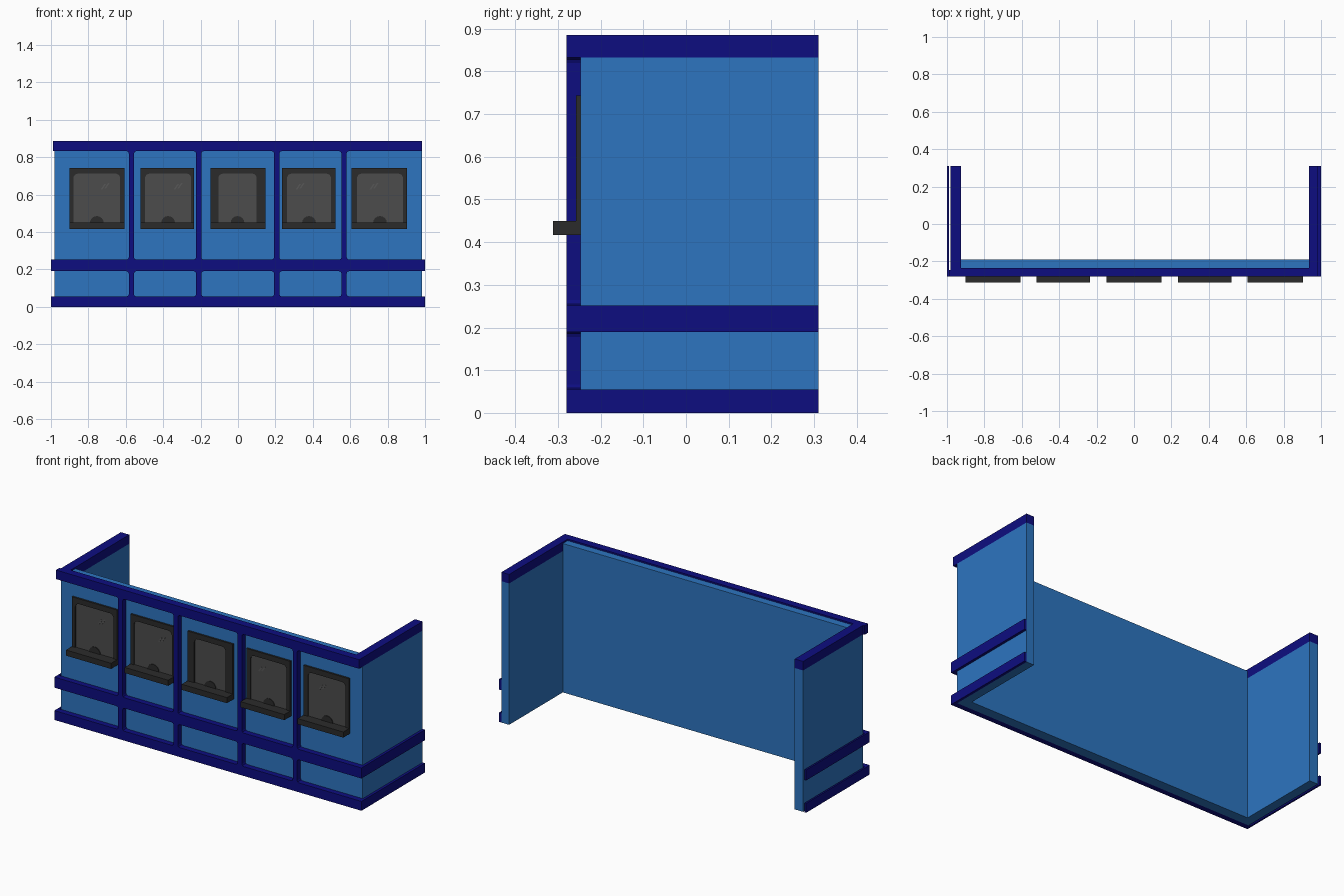
import bpy, bmesh, math

cube = bpy.data.objects.get("Cube")
if cube:
    bpy.data.objects.remove(cube, do_unlink=True)


def material(name, rgb):
    m = bpy.data.materials.new(name)
    m.use_nodes = True
    m.diffuse_color = (*rgb, 1)
    m.node_tree.nodes["Principled BSDF"].inputs["Base Color"].default_value = (*rgb, 1)
    return m


BLUE = material("wall blue", (0.026, 0.178, 0.527))
NAVY = material("trim navy", (0.004, 0.004, 0.216))
DARK = material("frame charcoal", (0.024, 0.024, 0.024))
GLASS = material("glass grey", (0.072, 0.072, 0.072))
GLINT = material("glint grey", (0.095, 0.095, 0.095))


def prism(name, pts, axis, a, b, mat):
    """Extrude a 2D outline from a to b along z (plan outline) or y (front outline)."""
    place = (lambda p, t: (p[0], p[1], t)) if axis == "z" else (lambda p, t: (p[0], t, p[1]))
    bm = bmesh.new()
    face = bm.faces.new([bm.verts.new(place(p, a)) for p in pts])
    new = bmesh.ops.extrude_face_region(bm, geom=[face])["geom"]
    shift = (0, 0, b - a) if axis == "z" else (0, b - a, 0)
    bmesh.ops.translate(bm, vec=shift, verts=[v for v in new if isinstance(v, bmesh.types.BMVert)])
    bmesh.ops.recalc_face_normals(bm, faces=bm.faces)
    mesh = bpy.data.meshes.new(name)
    bm.to_mesh(mesh)
    bm.free()
    mesh.materials.append(mat)
    ob = bpy.data.objects.new(name, mesh)
    bpy.context.collection.objects.link(ob)
    return ob


def rect(x0, x1, y0, y1):
    return [(x0, y0), (x1, y0), (x1, y1), (x0, y1)]


def arch(x0, x1, z0, z1, r, steps=4):
    """Outline with square bottom and rounded top corners, from lower left to lower right."""
    pts = [(x0, z0)]
    for cx, start in ((x0 + r, 180), (x1 - r, 90)):
        for i in range(steps + 1):
            t = math.radians(start - 90 * i / steps)
            pts.append((cx + r * math.cos(t), z1 - r + r * math.sin(t)))
    return pts + [(x1, z0)]


# Three-sided wall
BACK, FACE, FRONT = 0.31, -0.247, -0.28
prism("wall", [(-0.98, FACE), (0.985, FACE), (0.985, BACK), (0.935, BACK),
               (0.935, -0.19), (-0.925, -0.19), (-0.925, BACK), (-0.98, BACK)],
      "z", 0, 0.832, BLUE)
prism("wall_top", rect(-0.925, 0.935, -0.235, -0.19), "z", 0.832, 0.876, BLUE)

# Rails wrapping the walls
prism("top_rail", [(-0.98, BACK), (-0.98, FACE), (-0.99, FACE), (-0.99, FRONT), (0.985, FRONT),
                   (0.985, BACK), (0.935, BACK), (0.935, -0.235), (-0.925, -0.235), (-0.925, BACK)],
      "z", 0.832, 0.885, NAVY)
lower = [(-1, BACK), (-1, FRONT), (1, FRONT), (1, BACK),
         (0.985, BACK), (0.985, FACE), (-0.99, FACE), (-0.99, BACK)]
prism("bottom_rail", lower, "z", 0, 0.055, NAVY)
prism("middle_rail", lower, "z", 0.19, 0.252, NAVY)

# Posts with flared ends between the rails
for i, x in enumerate((-0.57, -0.21, 0.207, 0.567)):
    for part, z0, z1 in (("lower", 0.055, 0.19), ("upper", 0.252, 0.832)):
        w, f = 0.014, 0.012
        side = [(w + f, z0), (w + f * 0.3, z0 + f * 0.3), (w, z0 + f),
                (w, z1 - f), (w + f * 0.3, z1 - f * 0.3), (w + f, z1)]
        outline = [(x + d, z) for d, z in side] + [(x - d, z) for d, z in reversed(side)]
        prism(f"{part}_post_{i + 1}", outline, "y", FRONT, FACE, NAVY)

# Service windows: frame edges, glass edges, glint offset
windows = [(-0.902, -0.608, -0.88, -0.63, 0.047),
           (-0.52, -0.236, -0.497, -0.25, 0.056),
           (-0.148, 0.146, -0.105, 0.10, None),
           (0.235, 0.52, 0.262, 0.497, -0.045),
           (0.607, 0.904, 0.636, 0.882, -0.03)]
SILL = 0.448
for i, (x0, x1, g0, g1, glint) in enumerate(windows, 1):
    opening = arch(g0, g1, SILL, 0.712, 0.025)
    frame = [(x0, SILL), (x0, 0.743), (x1, 0.743), (x1, SILL)] + opening[::-1]
    prism(f"window_frame_{i}", frame, "y", -0.258, FACE, DARK)
    prism(f"window_glass_{i}", opening, "y", -0.252, FACE, GLASS)
    prism(f"window_ledge_{i}", rect(x0, x1, 0.417, 0.45), "y", -0.312, -0.245, DARK)

    # Half-round pass-through above the ledge
    cx = (g0 + g1) / 2
    hole = [(cx + 0.037 * math.cos(math.pi * k / 8), SILL + 0.037 * math.sin(math.pi * k / 8))
            for k in range(9)]
    prism(f"pass_through_{i}", hole, "y", -0.256, -0.25, DARK)

    # Slanted glints on the glass
    if glint is not None:
        for k, dx in enumerate((-0.012, 0.008), 1):
            gx, gz = cx + glint + dx, 0.645 + dx * 0.3
            bar = [(gx - 0.014, gz - 0.014), (gx - 0.005, gz - 0.014),
                   (gx + 0.014, gz + 0.014), (gx + 0.005, gz + 0.014)]
            prism(f"glint_{i}_{k}", bar, "y", -0.2535, -0.2515, GLINT)
